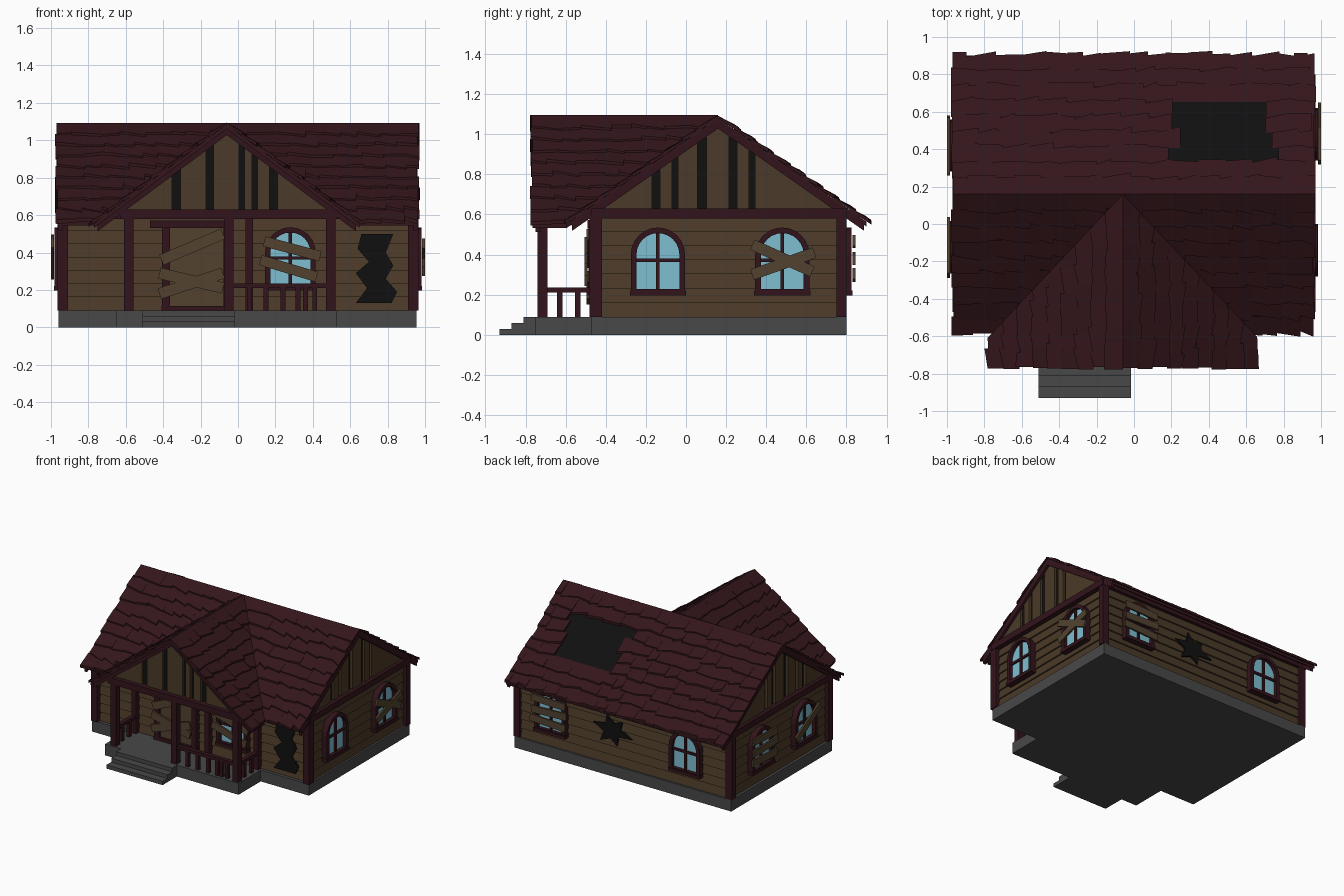
import bpy, bmesh, math, random
from mathutils import Vector

if "Cube" in bpy.data.objects:
    bpy.data.objects.remove(bpy.data.objects["Cube"])
random.seed(4)

def material(name, r, g, b):
    m = bpy.data.materials.new(name)
    m.diffuse_color = (r, g, b, 1)
    m.use_nodes = True
    m.node_tree.nodes["Principled BSDF"].inputs["Base Color"].default_value = m.diffuse_color
    return m

ROOF = material("dark_red_shingle", .034, .008, .011)
TRIM = material("dark_red_trim", .032, .007, .011)
WALL = material("brown_siding", .07, .042, .021)
BOARD = material("weathered_board", .085, .055, .03)
GLASS = material("pale_blue_glass", .21, .52, .64)
BLACK = material("dark_hole", .005, .005, .005)
STONE = material("dark_stone", .065, .065, .065)

# wall frames: u along the wall, w up, d outward
MAP = {"front": lambda u, w, d: (u, -d, w), "back": lambda u, w, d: (u, d, w),
       "right": lambda u, w, d: (d, u, w), "left": lambda u, w, d: (-d, u, w)}
SURF = {"front": .445, "back": .785, "right": .94, "left": .94}

def finish(bm, name, mat):
    bmesh.ops.recalc_face_normals(bm, faces=bm.faces[:])
    me = bpy.data.meshes.new(name)
    bm.to_mesh(me)
    bm.free()
    me.materials.append(mat)
    ob = bpy.data.objects.new(name, me)
    bpy.context.collection.objects.link(ob)
    return ob

def prism(name, face, pts, d0, d1, mat):
    bm, f, n = bmesh.new(), MAP[face], len(pts)
    a = [bm.verts.new(f(u, w, d0)) for u, w in pts]
    b = [bm.verts.new(f(u, w, d1)) for u, w in pts]
    bm.faces.new(a)
    bm.faces.new(b)
    for i in range(n):
        j = (i + 1) % n
        bm.faces.new((a[i], a[j], b[j], b[i]))
    return finish(bm, name, mat)

def rect(u0, u1, w0, w1):
    return [(u0, w0), (u1, w0), (u1, w1), (u0, w1)]

def box(name, x0, x1, y0, y1, z0, z1, mat):
    return prism(name, "front", rect(x0, x1, z0, z1), -y1, -y0, mat)

def solid(bm, p):
    v = [bm.verts.new(q) for q in p]
    for f in ((0, 1, 2, 3), (4, 5, 6, 7), (0, 1, 5, 4), (1, 2, 6, 5), (2, 3, 7, 6), (3, 0, 4, 7)):
        bm.faces.new([v[i] for i in f])

def plank(face, a, b, width=.055, lift=.045):
    t = Vector((b[0] - a[0], b[1] - a[1])).normalized() * width / 2
    pts = [(a[0] + t.y, a[1] - t.x), (b[0] + t.y, b[1] - t.x),
           (b[0] - t.y, b[1] + t.x), (a[0] - t.y, a[1] + t.x)]
    prism("nailed_board", face, pts, SURF[face] + lift, SURF[face] + lift + .015, BOARD)

# stone foundation, porch and steps
box("foundation", -.96, .955, -.47, .80, 0, .09, STONE)
box("porch_floor", -.65, .53, -.75, -.47, 0, .09, STONE)
for i in range(3):
    box("step", -.51, -.015, -.93 + .06 * i, -.75, .03 * i, .03 * i + .03, STONE)

# wall core and overlapping siding
box("wall_core", -.925, .925, -.43, .76, .09, .61, WALL)
for face, u0, u1 in (("front", -.93, .93), ("back", -.93, .93), ("right", -.44, .77), ("left", -.44, .77)):
    bm, f, d = bmesh.new(), MAP[face], SURF[face] - .012
    for i in range(7):
        z0, z1 = .09 + i * .071, .09 + (i + 1) * .071
        solid(bm, [f(u, w, e) for u, w, e in (
            (u0, z0, d - .02), (u1, z0, d - .02), (u1, z1, d - .02), (u0, z1, d - .02),
            (u0, z0, d + .012), (u1, z0, d + .012), (u1, z1, d), (u0, z1, d))])
    finish(bm, face + "_siding", WALL)

# corner posts and top beams
for s in (-1, 1):
    for y0, y1 in ((-.48, -.42), (.75, .80)):
        box("corner_post", s * .91, s * .965, y0, y1, .09, .59, TRIM)
    box("side_beam", s * .91, s * .97, -.47, .80, .58, .63, TRIM)
box("front_beam", -.96, .96, -.47, -.42, .58, .63, TRIM)
box("back_beam", -.96, .96, .75, .80, .58, .63, TRIM)

# porch posts, beams and railing
for x in (-.585, -.05, .495):
    box("porch_post", x - .025, x + .025, -.74, -.69, .09, .59, TRIM)
for x in (-.585, .06, .495):
    box("wall_post", x - .02, x + .02, -.48, -.43, .09, .59, TRIM)
box("porch_beam", -.63, .53, -.745, -.69, .58, .63, TRIM)
for x in (-.585, .495):
    box("porch_side_beam", x - .025, x + .025, -.70, -.44, .58, .63, TRIM)
    box("side_rail", x - .017, x + .017, -.70, -.46, .21, .235, TRIM)
    for y in (-.63, -.54):
        box("baluster", x - .012, x + .012, y - .014, y + .014, .09, .215, TRIM)
box("front_rail", -.04, .48, -.735, -.70, .21, .235, TRIM)
for x in (.06, .15, .24, .32, .36, .41):
    box("baluster", x - .013, x + .013, -.73, -.705, .09, .215, TRIM)

# gables: dark backing, vertical planks with missing gaps, rake boards
def gable(face, c, k, d, back, edge, gaps):
    zt = 1.05
    half = (zt - .61) / k
    z = lambda u: zt - k * abs(u - c)
    prism("gable_backing", face, [(c - half, .61), (c + half, .61), (c, zt)], back, d - .02, BLACK)
    a = c - half
    for g, w in gaps + [(c + half, 0)]:
        b = g - w / 2
        n = max(1, round((b - a) / .13))
        for i in range(n):
            p, q = a + (b - a) * i / n, a + (b - a) * (i + 1) / n
            pts = [(p, .605), (q, .605), (q, z(q))] + ([(c, zt)] if p < c < q else []) + [(p, z(p))]
            prism("gable_plank", face, pts, d - .02, d, WALL)
        a = g + w / 2
    for s in (-1, 1):
        e = c + s * (half + .10)
        prism("rake_board", face, [(c, zt + .022), (e, z(e) + .022), (e, z(e) - .022), (c, zt - .022)],
              edge, edge + .025, TRIM)

gable("front", -.06, .745, .71, .44, .725, [(-.33, .045), (-.15, .04), (.02, .03), (.09, .03), (.19, .045)])
for face in ("right", "left"):
    gable(face, .16, .70, .94, .88, .935, [(-.15, .04), (-.055, .03), (.08, .045), (.235, .04), (.33, .03)])

# arched windows
def arch(c, r, z0, zc):
    return [(c - r, z0), (c + r, z0)] + [(c + r * math.cos(math.pi * i / 12), zc + r * math.sin(math.pi * i / 12))
                                         for i in range(13)]

def window(face, c, boards=()):
    d, f = SURF[face], MAP[face]
    o, n = arch(c, .135, .20, .40), arch(c, .107, .228, .40)
    bm = bmesh.new()
    for i in range(len(o)):
        j = (i + 1) % len(o)
        if i != 1 and i != len(o) - 1 or (Vector(o[i]) - Vector(o[j])).length > 1e-4:
            ring = (o[i], o[j], n[j], n[i])
            solid(bm, [f(*p, d - .02) for p in ring] + [f(*p, d + .04) for p in ring])
    bmesh.ops.remove_doubles(bm, verts=bm.verts[:], dist=1e-5)
    finish(bm, "window_frame", TRIM)
    prism("window_glass", face, n, d - .02, d + .012, GLASS)
    prism("window_upright", face, rect(c - .009, c + .009, .22, .51), d, d + .025, TRIM)
    prism("window_crossbar", face, rect(c - .11, c + .11, .362, .38), d, d + .025, TRIM)
    prism("window_sill", face, rect(c - .14, c + .14, .197, .222), d, d + .045, TRIM)
    for u0, z0, u1, z1 in boards:
        plank(face, (c + u0, z0), (c + u1, z1))

flat = [(-.15, .46, .15, .47), (-.16, .385, .15, .375), (-.15, .29, .16, .305)]
window("front", .28, [(-.14, .46, .16, .38), (-.16, .36, .14, .27)])
window("right", -.14)
window("right", .48, [(-.15, .45, .15, .315), (-.15, .30, .16, .41)])
window("left", .42, flat)
window("left", -.125, [(.15, .28, -.15, .45)])
window("back", .63, flat)
window("back", -.56)

# boarded door
box("door", -.37, -.07, -.46, -.43, .09, .53, BOARD)
for x in (-.385, -.055):
    box("door_jamb", x - .022, x + .022, -.48, -.43, .09, .54, TRIM)
box("door_lintel", -.47, -.03, -.49, -.43, .53, .572, TRIM)
box("door_sill", -.41, -.03, -.48, -.43, .09, .115, TRIM)
for a, b in (((-.41, .36), (-.08, .50)), ((-.42, .29), (-.08, .21)), ((-.42, .18), (-.08, .29))):
    plank("front", a, b, .06, .035)

# broken holes in the walls
prism("front_hole", "front", [(.63, .13), (.82, .13), (.85, .19), (.79, .26), (.83, .33), (.79, .40), (.83, .50),
      (.66, .50), (.64, .42), (.70, .35), (.63, .29), (.69, .21)], .42, .452, BLACK)
star = []
for i, r in enumerate((.17, .08, .15, .07, .13, .08, .18, .07, .14, .08, .16, .08)):
    t = 2 * math.pi * i / 12 + .2
    star.append((.10 + r * math.cos(t), .36 + r * .85 * math.sin(t)))
prism("back_hole", "back", star, .76, .792, BLACK)

# shingled roof slopes, trimmed along the valleys
def slope(name, point, u0, u1, run, clip=None, keep_main=True, hole=None):
    bm = bmesh.new()
    base = ((u0, 0), (u1, 0), (u1, run), (u0, run))
    solid(bm, [point(u, s, -.022) for u, s in base] + [point(u, s, .002) for u, s in base])
    ds = run / 9
    for row in range(9):
        u = u0 - random.uniform(0, .015)
        while u < u1 - .01:
            v = min(u + random.uniform(.07, .16), u1 + random.uniform(0, .012))
            s0, m = row * ds, (row + 1) * ds + random.uniform(.005, .022)
            tilt = random.uniform(-.006, .016)
            if not (hole and hole[0] < (u + v) / 2 < hole[1] and hole[2] < s0 + ds / 2 < hole[3]):
                q = ((u, s0), (v, s0), (v, m + tilt), (u, m - tilt))
                lift = random.uniform(.021, .028)
                solid(bm, [point(a, s, 0 if i < 2 else .005) for i, (a, s) in enumerate(q)] +
                      [point(a, s, .012 if i < 2 else lift) for i, (a, s) in enumerate(q)])
            u = v
    if clip:
        bmesh.ops.bisect_plane(bm, geom=bm.verts[:] + bm.edges[:] + bm.faces[:], plane_co=(-.06, .16, 0),
                               plane_no=(clip, .94, 0), clear_inner=keep_main, clear_outer=not keep_main)
    finish(bm, name, ROOF)

back = lambda u, s, h: (u, .16 + s, 1.08 - .70 * s + h)
slope("back_roof", back, -.965, .96, .74, hole=(.2, .76, .17, .48))
bm = bmesh.new()
solid(bm, [back(u, s, h) for h in (0, .005) for u, s in ((.14, .15), (.80, .15), (.80, .51), (.14, .51))])
finish(bm, "roof_hole", BLACK)
for side in (-1, 1):
    slope("front_roof", lambda u, s, h: (u, .16 - s, 1.08 - .70 * s + h),
          *((-.06, .96) if side > 0 else (-.965, -.06)), .735, side, True)
    slope("porch_roof", lambda u, s, h: (-.06 + side * s, u, 1.083 - .745 * s + h),
          -.765, .16, .71, side, False)
